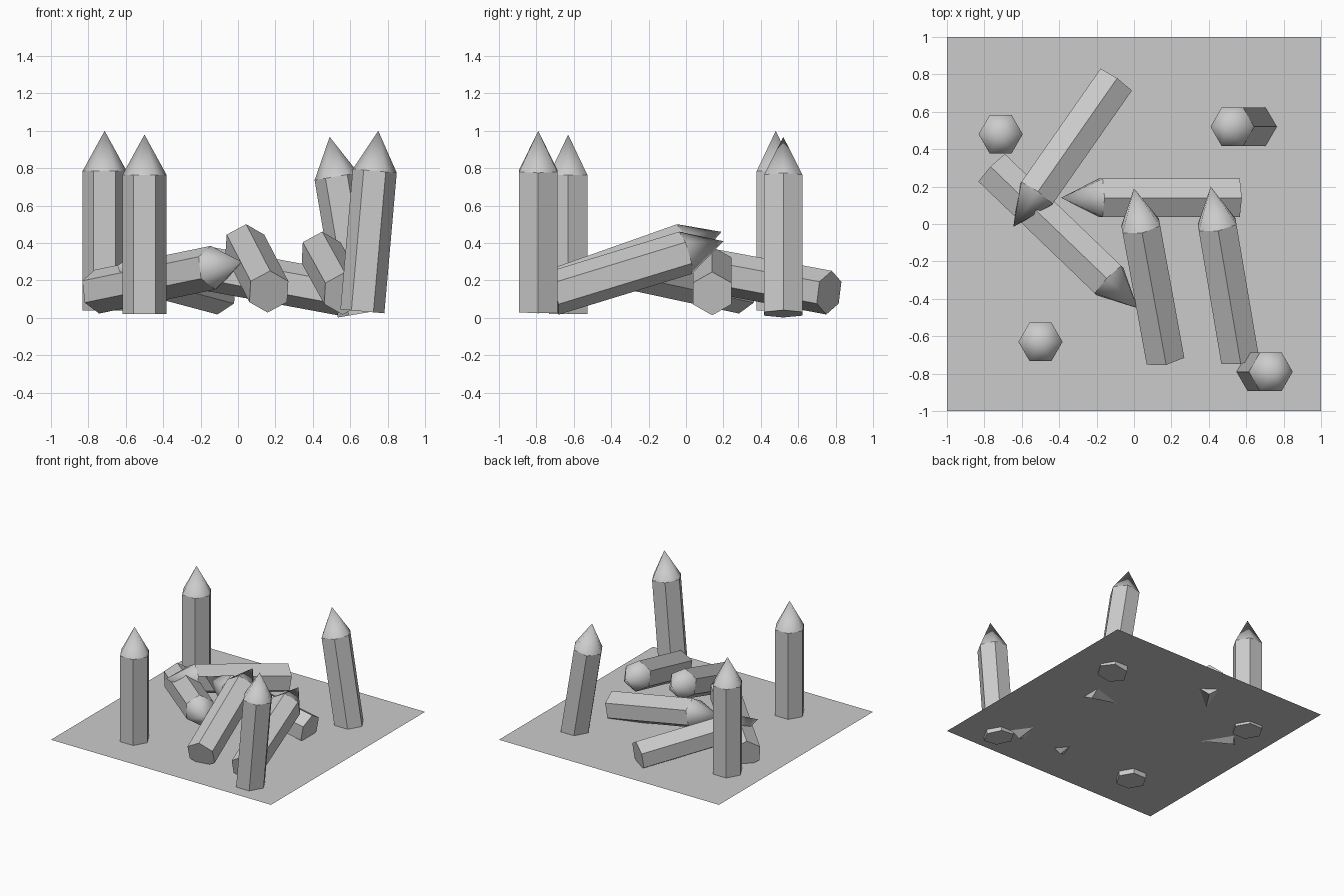
import bpy
import bmesh
from math import cos, sin, pi
from mathutils import Vector

cube = bpy.data.objects.get("Cube")
if cube:
    bpy.data.objects.remove(cube)

RADIUS = 0.118
CONE = 0.215

grey = bpy.data.materials.new("light_grey")
grey.use_nodes = True
colour = (0.6, 0.6, 0.6, 1)
grey.diffuse_color = colour
grey.node_tree.nodes["Principled BSDF"].inputs["Base Color"].default_value = colour


def finish(name, bm):
    bmesh.ops.recalc_face_normals(bm, faces=bm.faces)
    mesh = bpy.data.meshes.new(name)
    bm.to_mesh(mesh)
    bm.free()
    mesh.materials.append(grey)
    obj = bpy.data.objects.new(name, mesh)
    bpy.context.collection.objects.link(obj)
    return obj


def hex_ring(bm, centre, u, v):
    return [bm.verts.new(centre + RADIUS * (u * cos(k * pi / 3) + v * sin(k * pi / 3)))
            for k in range(6)]


def stake(name, base, tip, corner):
    """Hexagonal post with a smooth pointed end; one corner faces `corner`."""
    base, tip = Vector(base), Vector(tip)
    axis = (tip - base).normalized()
    u = (corner - axis * corner.dot(axis)).normalized()
    v = axis.cross(u)
    shoulder = tip - axis * CONE

    # Flat-sided shaft
    bm = bmesh.new()
    low, high = hex_ring(bm, base, u, v), hex_ring(bm, shoulder, u, v)
    bm.faces.new(low)
    bm.faces.new(high)
    for k in range(6):
        n = (k + 1) % 6
        bm.faces.new((low[k], low[n], high[n], high[k]))
    finish(name + "_shaft", bm)

    # Smooth point
    bm = bmesh.new()
    ring, apex = hex_ring(bm, shoulder, u, v), bm.verts.new(tip)
    for k in range(6):
        bm.faces.new((ring[k], ring[(k + 1) % 6], apex)).smooth = True
    finish(name + "_point", bm)


# Thin ground sheet
bm = bmesh.new()
bmesh.ops.create_grid(bm, x_segments=1, y_segments=1, size=1)
finish("ground_sheet", bm).location.z = 0.06

# Standing stakes: base and tip
standing = {
    "back_right": ((-0.713, 0.48, 0.04), (-0.713, 0.48, 1.0)),
    "front_right": ((-0.5, -0.63, 0.02), (-0.5, -0.63, 0.98)),
    "front_left": ((0.665, -0.79, 0.035), (0.75, -0.79, 1.0)),
    "back_left": ((0.65, 0.52, 0.022), (0.49, 0.52, 0.968)),
}
for name, (base, tip) in standing.items():
    stake("standing_stake_" + name, base, tip, Vector((1, 0, 0)))

# Fallen stakes piled in the middle: base and tip
fallen = {
    "crossing": ((0.555, 0.14, 0.13), (-0.39, 0.14, 0.305)),
    "front_middle": ((0.165, -0.715, 0.14), (0, 0.19, 0.46)),
    "front_left": ((0.565, -0.715, 0.13), (0.41, 0.2, 0.41)),
    "back": ((-0.1, 0.765, 0.135), (-0.645, -0.015, 0.28)),
    "right": ((-0.755, 0.295, 0.14), (0.02, -0.45, 0.3)),
}
for name, (base, tip) in fallen.items():
    stake("fallen_stake_" + name, base, tip, Vector((0, 0, 1)))
